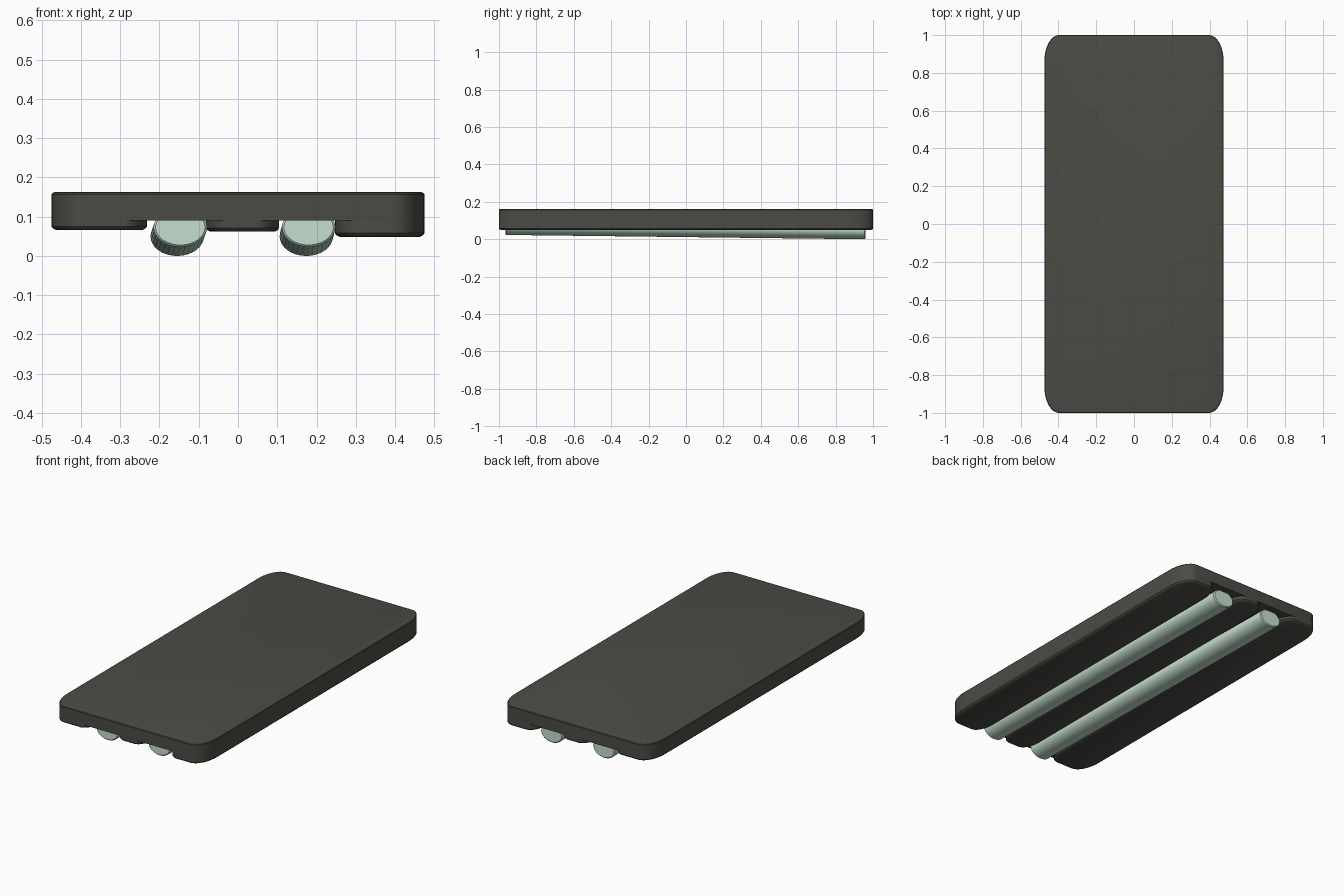
import bpy, bmesh, math
from mathutils import Vector

if "Cube" in bpy.data.objects:
    bpy.data.objects.remove(bpy.data.objects["Cube"])


def material(name, color):
    m = bpy.data.materials.new(name)
    m.diffuse_color = color
    m.use_nodes = True
    m.node_tree.nodes["Principled BSDF"].inputs["Base Color"].default_value = m.diffuse_color
    return m


DARK = material("dark_rubber", (0.07, 0.072, 0.06, 1))
PALE = material("pale_green", (0.56, 0.73, 0.62, 1))


def loft(name, rings, mat):
    """Skin a stack of closed rings and cap both ends."""
    bm = bmesh.new()
    loops = [[bm.verts.new(p) for p in r] for r in rings]
    n = len(loops[0])
    for a, b in zip(loops, loops[1:]):
        for i in range(n):
            j = (i + 1) % n
            bm.faces.new((a[i], a[j], b[j], b[i]))
    bm.faces.new(loops[0][::-1])
    bm.faces.new(loops[-1])
    bmesh.ops.recalc_face_normals(bm, faces=bm.faces)
    me = bpy.data.meshes.new(name)
    bm.to_mesh(me)
    bm.free()
    ob = bpy.data.objects.new(name, me)
    bpy.context.collection.objects.link(ob)
    me.materials.append(mat)
    bpy.context.view_layer.objects.active = ob
    ob.select_set(True)
    bpy.ops.object.shade_smooth_by_angle(angle=math.radians(35))
    ob.select_set(False)


def outline(x0, x1, left, right, z, inset=0.0, half=1.0, steps=8):
    """Rectangle with elliptical corners; left/right are (rx, ry)."""
    pts = []
    for sx, sy, start in ((1, 1, 0), (-1, 1, 90), (-1, -1, 180), (1, -1, 270)):
        rx, ry = right if sx > 0 else left
        cx = x1 - rx if sx > 0 else x0 + rx
        cy = sy * (half - ry)
        for i in range(steps + 1):
            a = math.radians(start + 90 * i / steps)
            pts.append((cx + (rx - inset) * math.cos(a),
                        cy + (ry - inset) * math.sin(a), z))
    return pts


OUTER = (0.078, 0.14)
INNER = (0.06, 0.11)

# Main slab with a fine rounded top edge
loft("slab", [outline(-0.475, 0.475, OUTER, OUTER, z, i) for z, i in
              ((0.09, 0), (0.157, 0), (0.161, 0.003), (0.163, 0.01))], DARK)


# Raised pads under the slab, leaving two channels for the tubes
def pad(name, x0, x1, left, right, bottom):
    e = 0.012
    loft(name, [outline(x0, x1, left, right, z, i) for z, i in
                ((bottom, e), (bottom + 0.0035, e * 0.35),
                 (bottom + 0.009, 0), (0.091, 0))], DARK)


pad("left_pad", -0.475, -0.232, OUTER, INNER, 0.066)
pad("middle_pad", -0.082, 0.105, INNER, INNER, 0.062)
pad("right_pad", 0.247, 0.475, INNER, OUTER, 0.049)


# Slightly tilted oval tubes with softened rims
def tube(name, front, back, rx=0.068, rz=0.05, sides=32):
    f, b = Vector(front), Vector(back)
    rings = []
    for t, d in ((0, 0.005), (0.0025, 0), (0.9975, 0), (1, 0.005)):
        c = f.lerp(b, t)
        rings.append([(c.x + (rx - d) * math.cos(2 * math.pi * i / sides), c.y,
                       c.z + (rz - d) * math.sin(2 * math.pi * i / sides))
                      for i in range(sides)])
    loft(name, rings, PALE)


tube("left_tube", (-0.147, -0.965, 0.073), (-0.155, 0.96, 0.05))
tube("right_tube", (0.18, -0.965, 0.073), (0.174, 0.96, 0.05))
